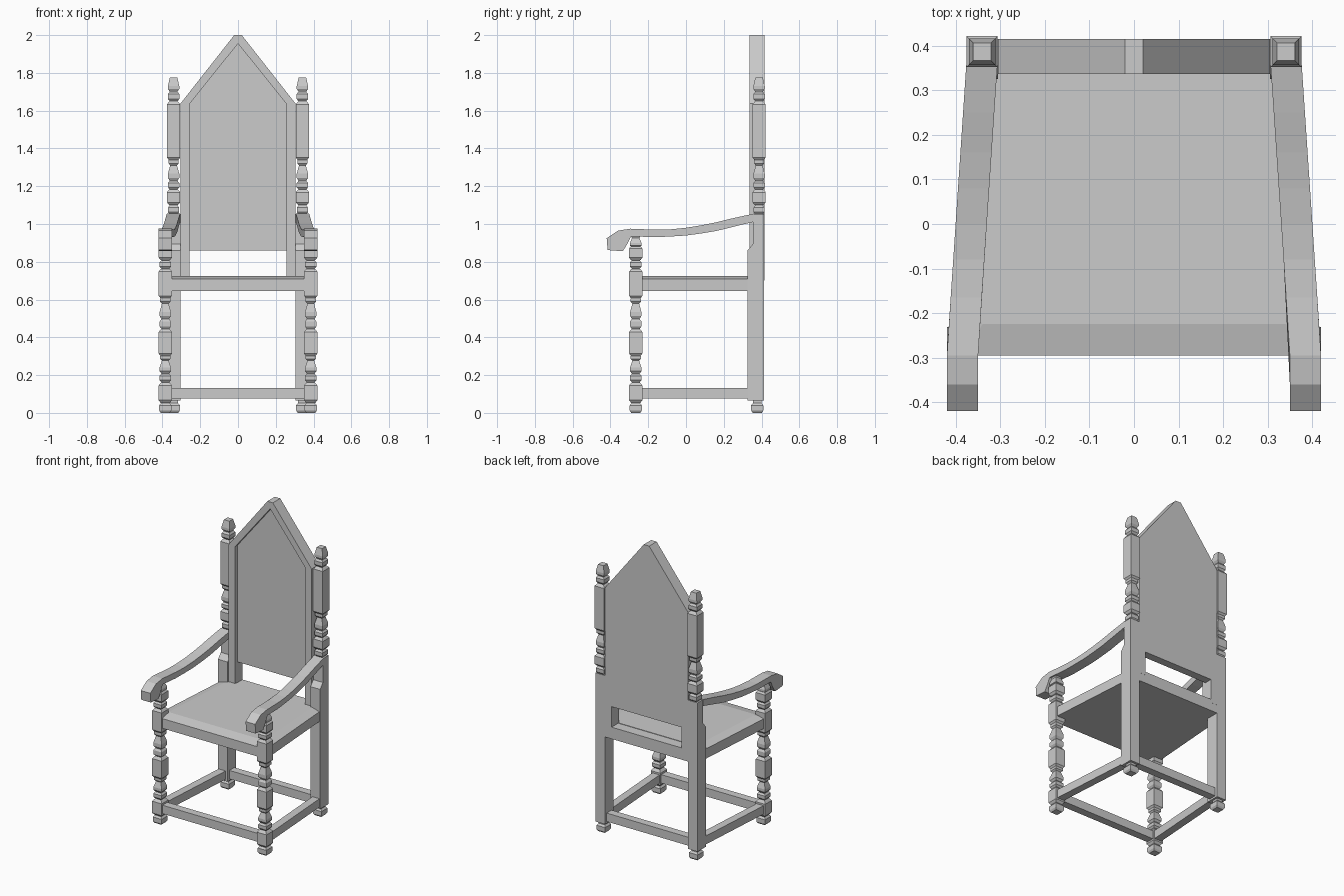
import bpy, bmesh
from mathutils import Vector

if "Cube" in bpy.data.objects:
    bpy.data.objects.remove(bpy.data.objects["Cube"])


def finish(name, bm, mirror=False):
    bmesh.ops.recalc_face_normals(bm, faces=bm.faces)
    me = bpy.data.meshes.new(name)
    bm.to_mesh(me)
    bm.free()
    ob = bpy.data.objects.new(name, me)
    bpy.context.collection.objects.link(ob)
    if mirror:
        ob.modifiers.new("Mirror", "MIRROR").use_mirror_merge = False
    return ob


def prism(pts, axis, a, b):
    """Extrude a 2D outline along x or y from a to b."""
    bm = bmesh.new()
    place = (lambda u, v: (a, u, v)) if axis == "x" else (lambda u, v: (u, a, v))
    face = bm.faces.new([bm.verts.new(place(u, v)) for u, v in pts])
    out = bmesh.ops.extrude_face_region(bm, geom=[face])
    move = Vector((b - a, 0, 0)) if axis == "x" else Vector((0, b - a, 0))
    bmesh.ops.translate(bm, vec=move, verts=[g for g in out["geom"] if isinstance(g, bmesh.types.BMVert)])
    return bm


def loft(loops):
    """Skin a stack of equal-length loops and cap both ends."""
    bm = bmesh.new()
    rings = [[bm.verts.new(p) for p in loop] for loop in loops]
    n = len(rings[0])
    for lo, hi in zip(rings, rings[1:]):
        for i in range(n):
            j = (i + 1) % n
            bm.faces.new((lo[i], lo[j], hi[j], hi[i]))
    bm.faces.new(rings[0])
    bm.faces.new(rings[-1])
    return bm


def square_turned(name, cx, cy, profile):
    """Square-section post from (z, half width) pairs, on both sides."""
    loops = [[(cx + sx * h, cy + sy * h, z) for sx, sy in ((-1, -1), (1, -1), (1, 1), (-1, 1))]
             for z, h in profile]
    return finish(name, loft(loops), True)


def ring(z0, z1, h=0.03):
    d = (z1 - z0) * 0.25
    return [(z0, h - 0.009), (z0 + d, h), (z1 - d, h), (z1, h - 0.009)]


def block(z0, z1):
    return [(z0, 0.026), (z0 + 0.012, 0.035), (z1 - 0.012, 0.035), (z1, 0.026)]


def vase(z0, z1):
    d = z1 - z0
    return [(z0, 0.02), (z0 + d * 0.15, 0.03), (z0 + d * 0.35, 0.03), (z0 + d * 0.75, 0.018),
            (z0 + d * 0.85, 0.027), (z1, 0.027)]


# Front legs and arm supports
foot = [(0, 0.024), (0.012, 0.032), (0.04, 0.032), (0.052, 0.022)]
square_turned("front_leg", 0.385, -0.266,
              foot + block(0.055, 0.157) + ring(0.162, 0.207) + vase(0.207, 0.30)
              + block(0.302, 0.44) + ring(0.445, 0.497) + vase(0.497, 0.605)
              + block(0.608, 0.76) + ring(0.763, 0.808) + block(0.81, 0.882)
              + [(0.885, 0.03), (0.90, 0.03), (0.925, 0.02), (0.945, 0.026)])

# Back legs, stepped back above the seat
leg_side = [(0.326, 0.065), (0.326, 0.86), (0.355, 0.895), (0.355, 1.053), (0.414, 1.053), (0.414, 0.065)]
finish("back_leg", prism(leg_side, "x", 0.305, 0.375), True)
square_turned("back_foot", 0.34, 0.377, foot + [(0.07, 0.022)])

# Upper back posts with finials
square_turned("back_post", 0.341, 0.387,
              ring(1.05, 1.10, 0.029) + block(1.103, 1.18) + ring(1.183, 1.228) + vase(1.228, 1.338)
              + block(1.34, 1.645) + ring(1.65, 1.70)
              + [(1.703, 0.022), (1.715, 0.03), (1.73, 0.03), (1.775, 0.02)])

# Pointed back frame and its recessed panel
frame = [(-0.305, 0.7), (-0.305, 1.637), (-0.02, 2.0), (0.02, 2.0), (0.305, 1.637), (0.305, 0.7),
         (0.257, 0.7), (0.257, 1.635), (0, 1.955), (-0.257, 1.635), (-0.257, 0.7)]
finish("back_frame", prism(frame, "y", 0.337, 0.415))
panel = [(-0.257, 0.86), (0.257, 0.86), (0.257, 1.635), (0, 1.955), (-0.257, 1.635)]
finish("back_panel", prism(panel, "y", 0.362, 0.415))


# Back rail and stretchers
def box_y(name, hx, y0, y1, z0, z1):
    finish(name, prism([(-hx, z0), (hx, z0), (hx, z1), (-hx, z1)], "y", y0, y1))


box_y("back_rail", 0.31, 0.33, 0.414, 0.645, 0.723)
box_y("front_stretcher", 0.37, -0.292, -0.24, 0.077, 0.133)
box_y("back_stretcher", 0.32, 0.345, 0.397, 0.077, 0.133)


def lean(bm):
    """Shift vertices inward towards the back, matching the seat taper."""
    for v in bm.verts:
        v.co.x -= max(0, v.co.y + 0.29) * 0.067
    return bm


side = [(-0.26, 0.077), (0.35, 0.077), (0.35, 0.133), (-0.26, 0.133)]
finish("side_stretcher", lean(prism(side, "x", 0.36, 0.412)), True)

# Seat with sloping front and side edges
outline = [(-0.38, -0.295), (0.38, -0.295), (0.411, -0.262), (0.368, 0.345), (-0.368, 0.345), (-0.411, -0.262)]
top = [(-0.34, -0.225), (0.34, -0.225), (0.352, -0.21), (0.315, 0.345), (-0.315, 0.345), (-0.352, -0.21)]
finish("seat", loft([[(x, y, z) for x, y in o]
                     for o, z in ((outline, 0.645), (outline, 0.71), (top, 0.726))]))

# Curved armrests with drooping hand ends
arm = [(-0.42, 0.925), (-0.36, 0.965), (-0.295, 0.975), (-0.165, 0.97), (-0.08, 0.972), (0, 0.98),
       (0.08, 0.993), (0.16, 1.009), (0.25, 1.031), (0.36, 1.055), (0.36, 1.012), (0.25, 0.985),
       (0.16, 0.963), (0.08, 0.95), (0, 0.939), (-0.08, 0.934), (-0.165, 0.93), (-0.29, 0.935),
       (-0.31, 0.895), (-0.335, 0.856), (-0.415, 0.862)]
finish("armrest", lean(prism(arm, "x", 0.35, 0.42)), True)
